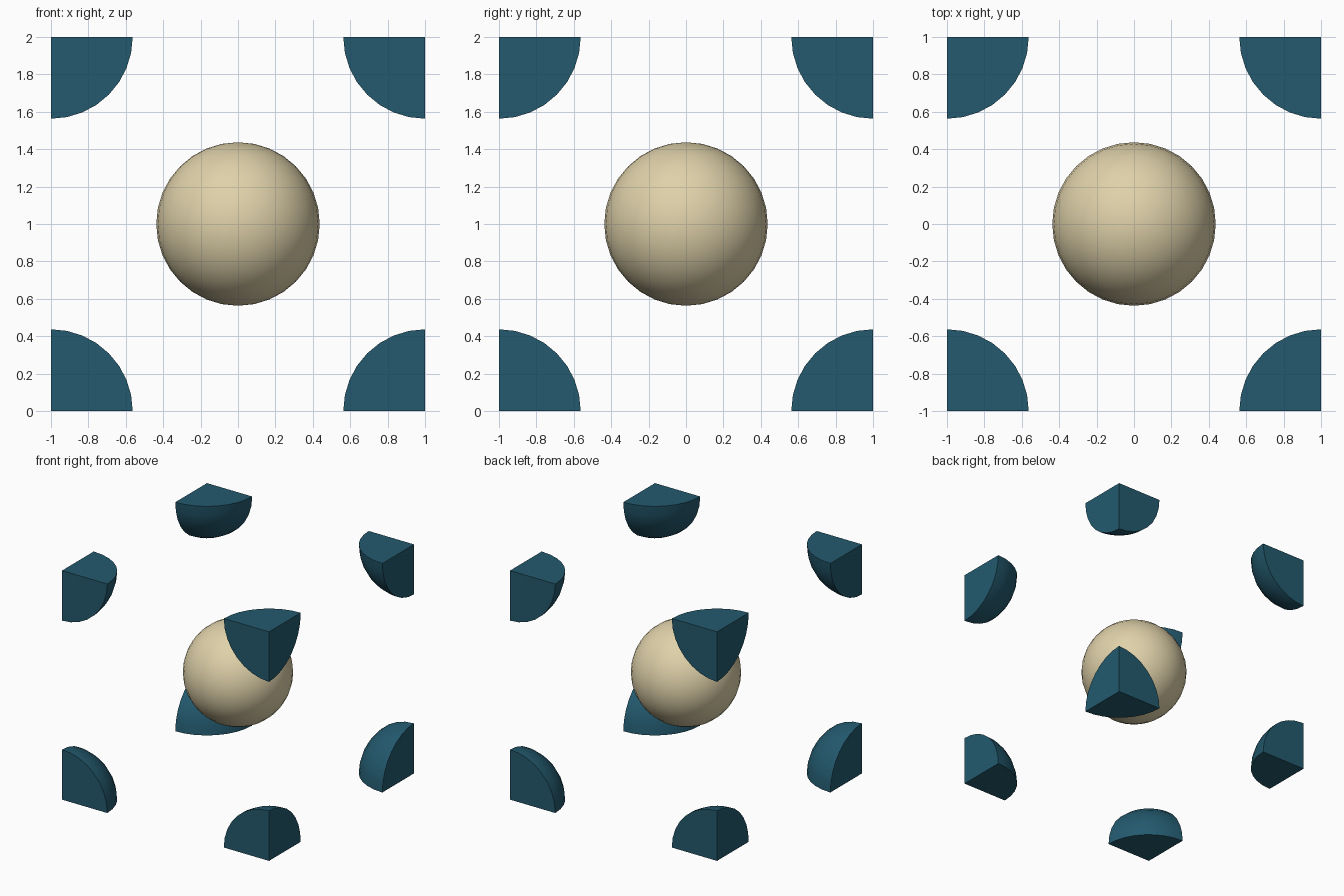
import bpy, bmesh, math
from mathutils import Vector

if "Cube" in bpy.data.objects:
    bpy.data.objects.remove(bpy.data.objects["Cube"])

R = 0.437  # radius shared by the centre sphere and the corner pieces


def material(name, color):
    m = bpy.data.materials.new(name)
    m.diffuse_color = (*color, 1)
    m.use_nodes = True
    m.node_tree.nodes["Principled BSDF"].inputs["Base Color"].default_value = m.diffuse_color
    return m


sand = material("sand", (0.74, 0.64, 0.40))
teal = material("deep teal", (0.017, 0.102, 0.158))


def add_object(name, bm, mat, location):
    mesh = bpy.data.meshes.new(name)
    bm.to_mesh(mesh)
    bm.free()
    mesh.materials.append(mat)
    ob = bpy.data.objects.new(name, mesh)
    bpy.context.collection.objects.link(ob)
    ob.location = location
    bpy.context.view_layer.objects.active = ob
    ob.select_set(True)
    bpy.ops.object.shade_smooth_by_angle(angle=math.radians(30))
    ob.select_set(False)


def ball():
    bm = bmesh.new()
    bmesh.ops.create_uvsphere(bm, u_segments=32, v_segments=16, radius=R)
    return bm


def octant(signs):
    """Closed eighth of a ball, lying on the given side of each axis."""
    bm = ball()
    outside = [f for f in bm.faces
               if any(c * s < 0 for c, s in zip(f.calc_center_median(), signs))]
    bmesh.ops.delete(bm, geom=outside, context='FACES')
    rim = list(bm.verts)
    tip = bm.verts.new((0, 0, 0))
    # flat cut face on each of the three planes
    for axis in range(3):
        a, b = (axis + 1) % 3, (axis + 2) % 3
        arc = [v for v in rim if abs(v.co[axis]) < 1e-4]
        arc.sort(key=lambda v: math.atan2(abs(v.co[b]), abs(v.co[a])))
        bm.faces.new([tip] + arc)
    bmesh.ops.recalc_face_normals(bm, faces=bm.faces)
    return bm


# whole sphere in the middle of the cube
add_object("centre_sphere", ball(), sand, (0, 0, 1))

# one eighth sphere in each cube corner, pointing inward
for x, xn in ((-1, "left"), (1, "right")):
    for y, yn in ((-1, "front"), (1, "back")):
        for z, zn in ((-1, "bottom"), (1, "top")):
            add_object(f"corner_{zn}_{yn}_{xn}", octant((-x, -y, -z)),
                       teal, Vector((x, y, z + 1)))
